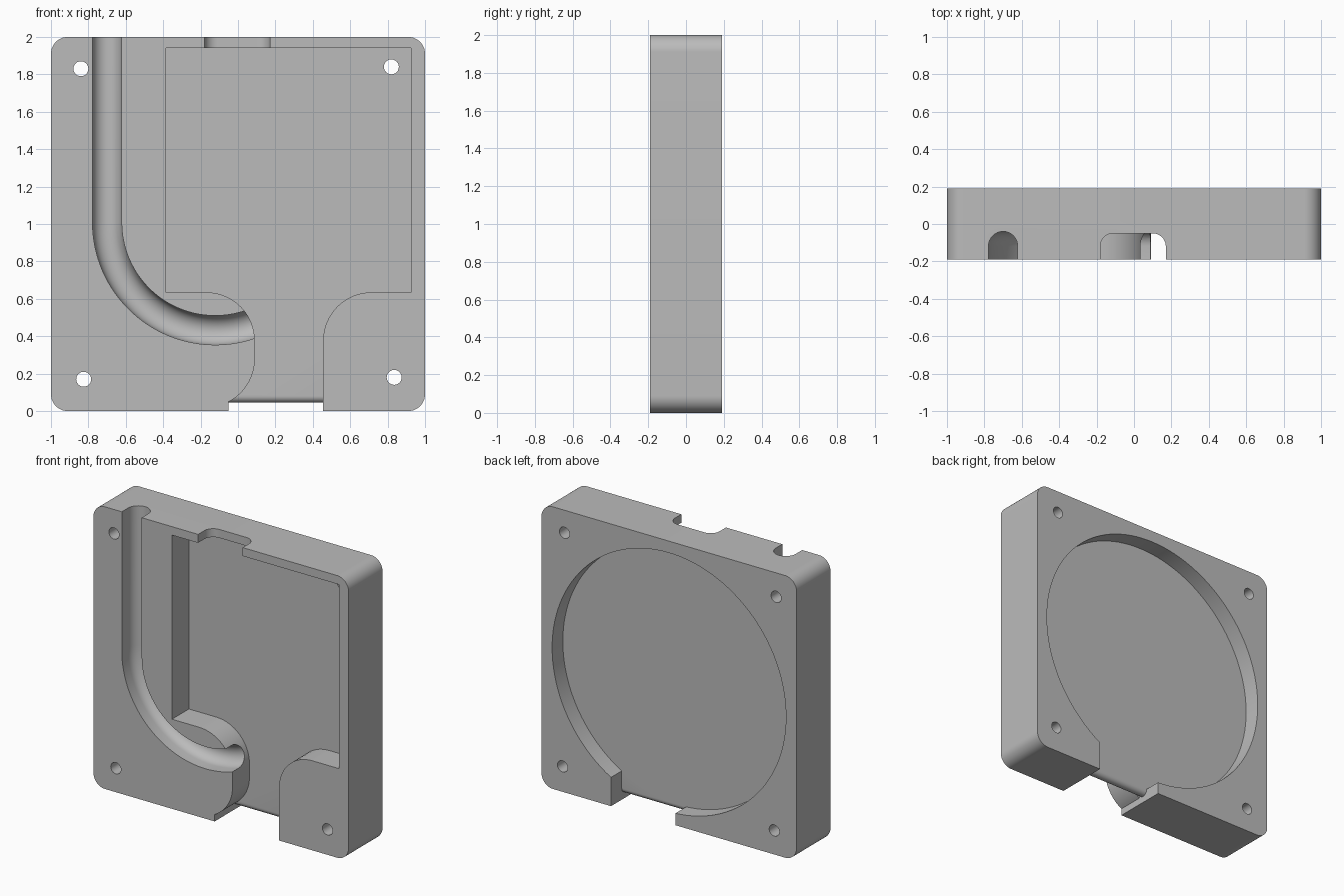
import bpy, bmesh
from math import sin, cos, radians, pi

cube = bpy.data.objects.get("Cube")
if cube:
    bpy.data.objects.remove(cube, do_unlink=True)

grey = bpy.data.materials.new("plain grey")
grey.use_nodes = True
colour = (0.5, 0.5, 0.5, 1)
grey.diffuse_color = colour
grey.node_tree.nodes["Principled BSDF"].inputs["Base Color"].default_value = colour


def arc(cx, cy, r, start, end, steps=16):
    angles = [radians(start + (end - start) * i / steps) for i in range(steps + 1)]
    return [(cx + r * cos(a), cy + r * sin(a)) for a in angles]


def loft(name, rings):
    """Solid through a list of matching closed rings."""
    bm = bmesh.new()
    loops = [[bm.verts.new(p) for p in ring] for ring in rings]
    n = len(loops[0])
    for low, high in zip(loops, loops[1:]):
        for i in range(n):
            j = (i + 1) % n
            bm.faces.new((low[i], low[j], high[j], high[i]))
    bm.faces.new(loops[0])
    bm.faces.new(loops[-1])
    bmesh.ops.recalc_face_normals(bm, faces=bm.faces)
    mesh = bpy.data.meshes.new(name)
    bm.to_mesh(mesh)
    bm.free()
    mesh.materials.append(grey)
    obj = bpy.data.objects.new(name, mesh)
    bpy.context.collection.objects.link(obj)
    return obj


def prism(name, points, axis, start, end):
    """Extrude a flat profile along one axis."""
    place = {"x": lambda p, t: (t, p[0], p[1]),
             "y": lambda p, t: (p[0], t, p[1]),
             "z": lambda p, t: (p[0], p[1], t)}[axis]
    return loft(name, [[place(p, t) for p in points] for t in (start, end)])


# Rounded square housing
half, corner = 0.19, 0.09
k = 1 - corner
outline = (arc(k, 1 + k, corner, 0, 90) + arc(-k, 1 + k, corner, 90, 180)
           + arc(-k, corner, corner, 180, 270) + arc(k, corner, corner, 270, 360))
body = prism("housing", outline, "y", -half, half)
cutters = []

# Front pocket running into a flared outlet
pocket = ([(-0.05, -0.1), (0.455, -0.1)] + arc(0.715, 0.375, 0.26, 180, 90)
          + [(0.925, 0.635), (0.925, 1.94), (-0.385, 1.94), (-0.385, 0.635)]
          + arc(-0.17, 0.375, 0.26, 90, 0) + arc(-0.17, 0.28, 0.26, 0, -62.5))
cutters.append(prism("pocket_cutter", pocket, "y", -0.4, 0))

# Round recess in the back
cutters.append(prism("back_recess_cutter", arc(0, 1, 0.917, 0, 357, 119), "y", 0.07, 0.4))

# Outlet notch behind and below the rounded lip of the floor
lip = ([(-0.003, -0.1), (0.3, -0.1), (0.3, 0.25), (0.07, 0.25)]
       + arc(0.035, 0.08, 0.035, 0, -180) + [(-0.003, 0.08)])
cutters.append(prism("outlet_cutter", lip, "x", -0.05, 0.455))

# Slot with rounded corners through the top wall
slot = ([(-0.18, -0.4), (0.17, -0.4)] + arc(0.1, -0.12, 0.07, 0, 90)
        + arc(-0.11, -0.12, 0.07, 90, 180))
cutters.append(prism("top_slot_cutter", slot, "z", 1.9, 2.1))

# Round-bottomed groove: straight down, then a bend into the outlet
section = [(-0.078, -0.4), (0.078, -0.4)] + arc(0, -0.118, 0.078, 0, 180)
bend, cx, cz = 0.578, -0.122, 1.01
rings = [[(cx - bend + u, y, 2.1) for u, y in section]]
steps = 40
for i in range(steps + 1):
    a = pi + radians(118) * i / steps
    rings.append([(cx + (bend - u) * cos(a), y, cz + (bend - u) * sin(a))
                  for u, y in section])
cutters.append(loft("groove_cutter", rings))

# Screw holes
for x, z in ((-0.84, 1.83), (0.82, 1.84), (-0.825, 0.17), (0.835, 0.18)):
    cutters.append(prism("hole_cutter", arc(x, z, 0.04, 0, 345, 23), "y", -0.4, 0.4))

# Cut everything out of the housing
bpy.ops.object.select_all(action="DESELECT")
bpy.context.view_layer.objects.active = body
body.select_set(True)
for cutter in cutters:
    cutter.hide_render = True
    mod = body.modifiers.new("cut", "BOOLEAN")
    mod.operation = "DIFFERENCE"
    mod.solver = "EXACT"
    mod.object = cutter
    bpy.ops.object.modifier_apply(modifier=mod.name)
    bpy.data.objects.remove(cutter, do_unlink=True)

bpy.ops.object.shade_smooth_by_angle(angle=radians(30))
